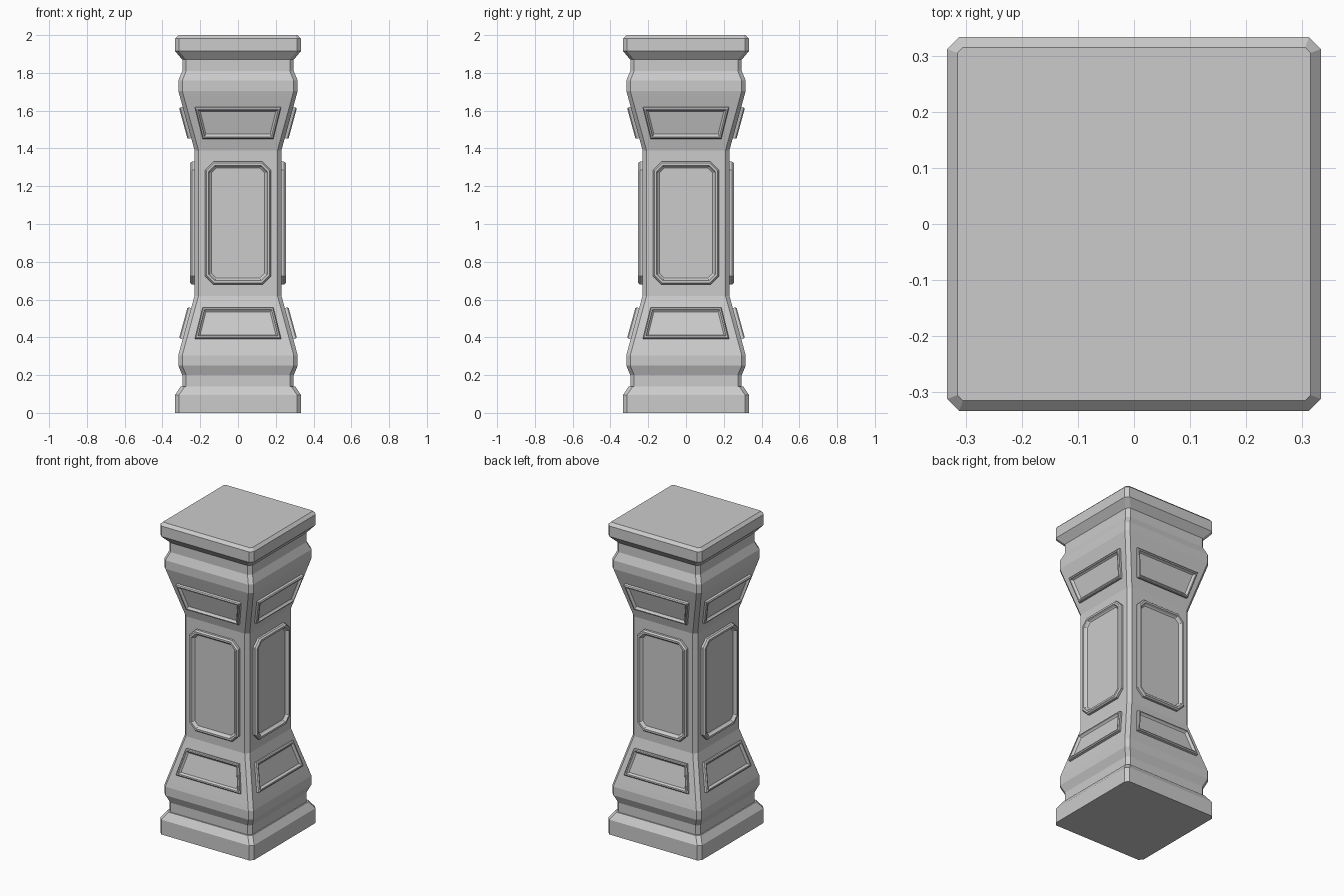
import bpy, bmesh, math
from mathutils import Vector, Matrix

if "Cube" in bpy.data.objects:
    bpy.data.objects.remove(bpy.data.objects["Cube"])

MID = 1.005          # symmetry height of the pillar
SHAFT, SLOPE_END = 0.23, 0.308
Z_LO, Z_MID = 0.335, 0.62


def make_object(name, bm):
    bmesh.ops.recalc_face_normals(bm, faces=bm.faces)
    me = bpy.data.meshes.new(name)
    bm.to_mesh(me)
    bm.free()
    ob = bpy.data.objects.new(name, me)
    bpy.context.collection.objects.link(ob)
    return ob


def skin(bm, rings, cap_start=True):
    loops = [[bm.verts.new(p) for p in ring] for ring in rings]
    n = len(loops[0])
    for a, b in zip(loops, loops[1:]):
        for i in range(n):
            j = (i + 1) % n
            bm.faces.new((a[i], a[j], b[j], b[i]))
    if cap_start:
        bm.faces.new(loops[0])
    bm.faces.new(loops[-1])


def chamfered(hw, hh, c):
    return [(hw - c, -hh), (hw, -hh + c), (hw, hh - c), (hw - c, hh),
            (-hw + c, hh), (-hw, hh - c), (-hw, -hh + c), (-hw + c, -hh)]


def inset(poly, d):
    # parallel inset of a convex counter-clockwise outline
    out = []
    pts = [Vector(p) for p in poly]
    for i, p in enumerate(pts):
        e1 = (p - pts[i - 1]).normalized()
        e2 = (pts[(i + 1) % len(pts)] - p).normalized()
        n1, n2 = Vector((-e1.y, e1.x)), Vector((-e2.y, e2.x))
        out.append(p + (n1 + n2) * (d / (1 + n1.dot(n2))))
    return out


# pillar body: square profile with chamfered corners
half = [(0.295, 0.14), (0.295, 0.2), (0.316, 0.25), (0.316, 0.305),
        (SLOPE_END, Z_LO), (SHAFT, Z_MID)]
profile = [(0.333, 0), (0.333, 0.095), (0.303, 0.14)] + half
profile += [(r, 2 * MID - z) for r, z in reversed(half)]
profile += [(0.333, 1.915), (0.333, 1.982), (0.315, 2.0)]
bm = bmesh.new()
skin(bm, [[(x, y, z) for x, y in chamfered(r, r, 0.01 if z == 2 else 0.021)]
          for r, z in profile])
make_object("pillar_body", bm)


def panels(name, outline, steps, radius, tilt):
    # raised moulding with recessed field, repeated on all four sides
    bm = bmesh.new()
    normal = Vector((0, -math.cos(tilt), math.sin(tilt)))
    rings = []
    for d, h in steps:
        rings.append([Vector((u, -radius(v), v)) + normal * h
                      for u, v in inset(outline, d)])
    for k in range(4):
        rot = Matrix.Rotation(k * math.pi / 2, 3, 'Z')
        skin(bm, [[rot @ p for p in ring] for ring in rings])
    return make_object(name, bm)


# tall octagonal panels on the shaft
tall = [(u, v + MID) for u, v in chamfered(0.175, 0.325, 0.045)]
panels("shaft_panels", tall,
       [(0, -0.005), (0, 0.014), (0.008, 0.024), (0.02, 0.024),
        (0.027, 0.012), (0.034, 0.006)], lambda z: SHAFT, 0)

# trapezoid panels on the lower and upper flares
k = (SLOPE_END - SHAFT) / (Z_MID - Z_LO)
angle = math.atan(k)
low = [(-0.228, 0.39), (0.228, 0.39), (0.187, 0.555), (-0.187, 0.555)]
high = [(u, 2 * MID - v) for u, v in reversed(low)]
steps = [(0, -0.005), (0, 0.014), (0.005, 0.02), (0.012, 0.02),
         (0.016, 0.012), (0.022, 0.006)]
panels("lower_flare_panels", low, steps,
       lambda z: SHAFT + (Z_MID - z) * k, angle)
panels("upper_flare_panels", high, steps,
       lambda z: SHAFT + (z - (2 * MID - Z_MID)) * k, -angle)
